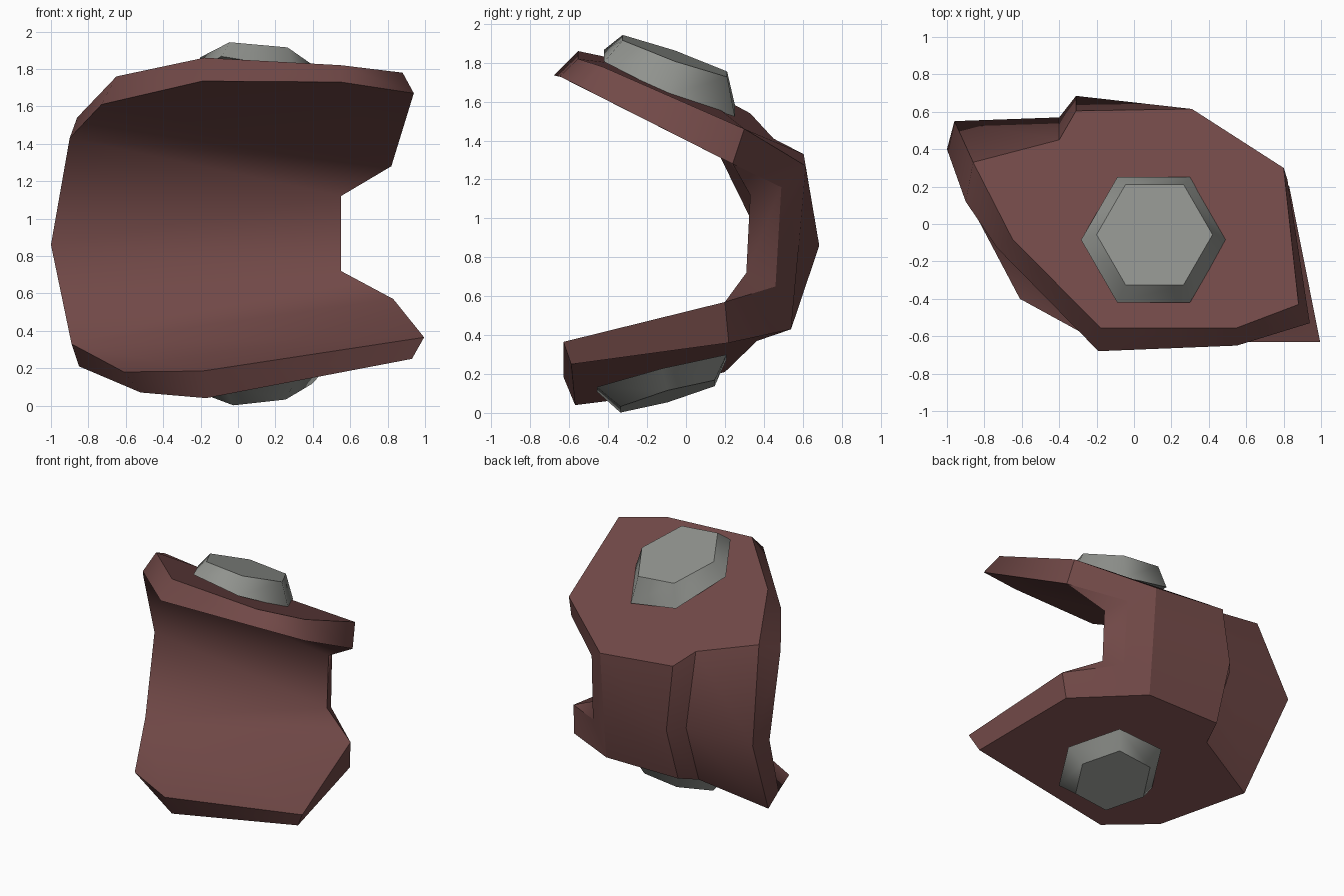
import bpy, bmesh, math
from mathutils import Vector

if "Cube" in bpy.data.objects:
    bpy.data.objects.remove(bpy.data.objects["Cube"])


def material(name, rgb):
    m = bpy.data.materials.new(name)
    m.diffuse_color = (*rgb, 1)
    m.use_nodes = True
    m.node_tree.nodes["Principled BSDF"].inputs["Base Color"].default_value = m.diffuse_color
    return m


def finish(name, bm, mat, groups, hard=()):
    """Smooth shading inside each face group, hard edges everywhere else."""
    bmesh.ops.recalc_face_normals(bm, faces=bm.faces)
    for f in bm.faces:
        f.smooth = True
    for e in bm.edges:
        e.smooth = e not in hard and any(
            all(f in g for f in e.link_faces) for g in groups)
    me = bpy.data.meshes.new(name)
    bm.to_mesh(me)
    bm.free()
    me.materials.append(mat)
    ob = bpy.data.objects.new(name, me)
    bpy.context.collection.objects.link(ob)
    return ob


rust = material("dull red brown", (0.165, 0.066, 0.063))
steel = material("grey metal", (0.28, 0.29, 0.27))

# Bent jaw bracket: named corners of the outer skin and the inner skin
# (T = top plate, W = back wall, B = bottom plate)
outer = {
    "T1": (-.18, -.555, 1.86), "T2": (.55, -.555, 1.82), "T3": (.88, -.43, 1.78),
    "T4": (.80, .30, 1.46), "T5": (.31, .615, 1.27), "T6": (-.31, .605, 1.33),
    "T7": (-.40, .45, 1.41), "T8": (-.86, .33, 1.54), "T9": (-.65, -.08, 1.76),
    "W3": (.47, .49, 1.16), "W4": (.48, .46, .65), "W5": (.31, .58, .86),
    "W6": (-.31, .685, .86), "W7": (-.40, .57, .86), "W8": (-.96, .55, .86),
    "B1": (-.17, -.57, .04), "B3": (.93, -.59, .25), "B4": (.81, .22, .36),
    "B5": (.31, .54, .43), "B6": (-.31, .54, .43), "B7": (-.365, .365, .37),
    "B8": (-.85, .20, .21), "B9": (-.52, -.33, .07),
}
inner = {
    "T1": (-.19, -.68, 1.735), "T2": (.55, -.65, 1.73), "T3": (.94, -.53, 1.67),
    "T4": (.82, .24, 1.28), "W3": (.55, .33, 1.12), "W4": (.55, .31, .72),
    "B4": (.83, .20, .57), "B3": (.995, -.63, .365), "B1": (-.19, -.63, .185),
    "B9": (-.61, -.40, .18), "B8": (-.89, .13, .33), "W8": (-1.0, .40, .86),
    "T8": (-.90, .12, 1.43), "T9": (-.73, -.13, 1.61),
}
plates = ["T1 T2 T3 T4 T5 T6 T7 T8 T9", "B1 B3 B4 B5 B6 B7 B8 B9"]
walls = [["T5 W5 W4 W3", "W4 W5 B5"]]
for a, b in ((5, 6), (6, 7), (7, 8)):           # back wall panels and groove
    walls.append([f"T{a} T{b} W{b} W{a}", f"W{a} W{b} B{b} B{a}"])
inner_faces = ["T1 T2 T3 T4 T8 T9", "T4 W3 T8", "W3 W8 T8", "W3 W4 W8",
               "W4 B8 W8", "W4 B4 B8", "B4 B3 B1 B9 B8"]

bm = bmesh.new()
vo = {k: bm.verts.new(p) for k, p in outer.items()}
vi = {k: bm.verts.new(p) for k, p in inner.items()}


def skin(verts, faces):
    return {bm.faces.new([verts[k] for k in f.split()]) for f in faces}


skin(vo, plates)
groups = [skin(vo, w) for w in walls]
groups.append(skin(vi, inner_faces))

# Shoulders of the side notch, folding from the plate corners to the wall
for t, w, c in (("T4", "W3", "T5"), ("B4", "W4", "B5")):
    groups[0].add(bm.faces.new((vo[t], vo[c], vi[t])))
    groups[0].add(bm.faces.new((vo[c], vo[w], vi[t])))

# Plate thickness around the rim
thickness = set()
rim = list(inner)
for a, b in zip(rim, rim[1:] + rim[:1]):
    if (a, b) == ("T4", "W3"):
        quad = (vo[b], vi[b], vi[a])
    elif (a, b) == ("W4", "B4"):
        quad = (vo[a], vi[b], vi[a])
    else:
        quad = (vo[a], vo[b], vi[b], vi[a])
    thickness.add(bm.faces.new(quad))
groups.append(thickness)
hard = {bm.edges.get((vo[k], vi[k])) for k in ("T4", "B4", "B3")}
finish("jaw_bracket", bm, rust, groups, hard)


# Tapered hexagonal bolts lying on the sloping plates
def bolt(name, rings):
    bm = bmesh.new()
    loops = []
    for cx, cy, cz, r, sx, sy in rings:
        loop = []
        for i in range(6):
            x, y = (r * math.cos(i * math.pi / 3), r * math.sin(i * math.pi / 3))
            loop.append(bm.verts.new(Vector((cx + x, cy + y, cz + sx * x + sy * y))))
        loops.append(loop)
    sides = set()
    for lo, hi in zip(loops, loops[1:]):
        for i in range(6):
            j = (i + 1) % 6
            sides.add(bm.faces.new((lo[i], lo[j], hi[j], hi[i])))
    bm.faces.new(loops[0])
    bm.faces.new(loops[-1])
    finish(name, bm, steel, [sides])


bolt("top_bolt", [(.105, -.085, 1.695, .388, -.16, -.42),
                  (.11, -.057, 1.835, .31, -.09, -.35)])
bolt("bottom_bolt", [(.115, -.125, .205, .385, .06, .25),
                     (.115, -.095, .085, .28, .11, .28)])
